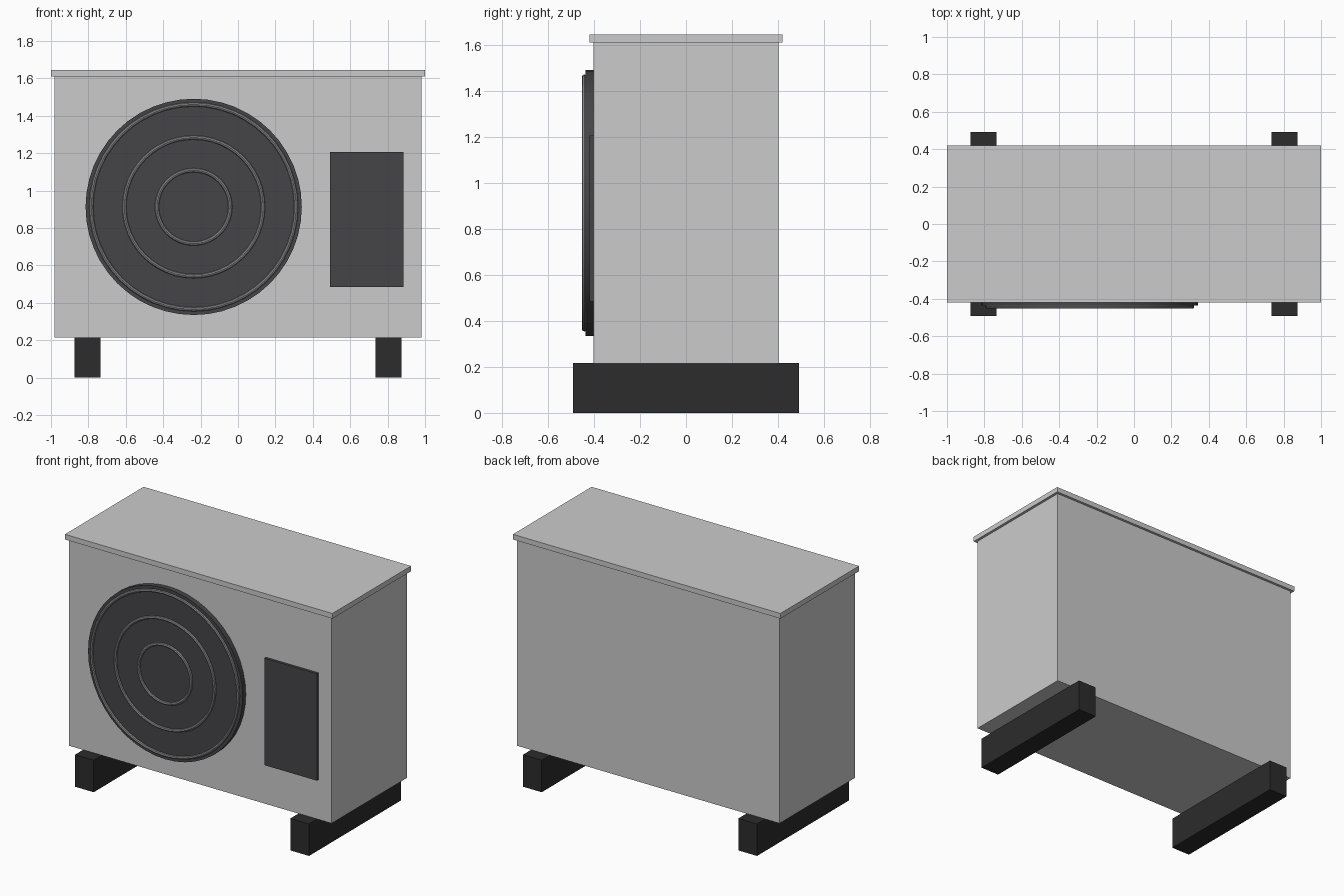
import bpy
from math import radians

if "Cube" in bpy.data.objects:
    bpy.data.objects.remove(bpy.data.objects["Cube"])

def material(name, v):
    m = bpy.data.materials.new(name)
    m.diffuse_color = v
    m.use_nodes = True
    m.node_tree.nodes["Principled BSDF"].inputs["Base Color"].default_value = m.diffuse_color
    return m

casing = material("casing_grey", (0.55, 0.57, 0.58, 1))
dark = material("dark_grille", (0.06, 0.06, 0.065, 1))
rubber = material("black_rubber", (0.025, 0.025, 0.025, 1))
wire = material("ring_metal", (0.25, 0.25, 0.26, 1))

def finish(name, mat, smooth=False):
    ob = bpy.context.object
    ob.name = name
    ob.data.materials.append(mat)
    if smooth:
        bpy.ops.object.shade_smooth_by_angle(angle=radians(40))
    return ob

def box(name, x, y, z, mat):
    bpy.ops.mesh.primitive_cube_add(size=1, location=[sum(r) / 2 for r in (x, y, z)])
    bpy.context.object.scale = [r[1] - r[0] for r in (x, y, z)]
    bpy.ops.object.transform_apply(location=False, rotation=False, scale=True)
    return finish(name, mat)

# Casing and overhanging lid
box("cabinet", (-0.982, 0.982), (-0.403, 0.403), (0.215, 1.61), casing)
box("lid", (-1, 1), (-0.42, 0.42), (1.61, 1.645), casing)

# Service panel on the front
box("service_panel", (0.492, 0.884), (-0.42, -0.395), (0.484, 1.207), dark)

# Support rails
for side, x in (("left", -0.805), ("right", 0.805)):
    box(side + "_foot_rail", (x - 0.07, x + 0.07), (-0.491, 0.491), (0, 0.216), rubber)

# Round fan cover
FX, FZ = -0.237, 0.913
bpy.ops.mesh.primitive_cylinder_add(vertices=48, radius=0.578, depth=0.045,
                                    location=(FX, -0.4145, FZ), rotation=(radians(90), 0, 0))
finish("fan_cover", dark, True)

# Concentric guard rings
for i, r in enumerate((0.548, 0.371, 0.196)):
    bpy.ops.mesh.primitive_torus_add(major_segments=48, minor_segments=8, major_radius=r,
                                     minor_radius=0.011, location=(FX, -0.442, FZ),
                                     rotation=(radians(90), 0, 0))
    finish(f"guard_ring_{i + 1}", wire, True)
